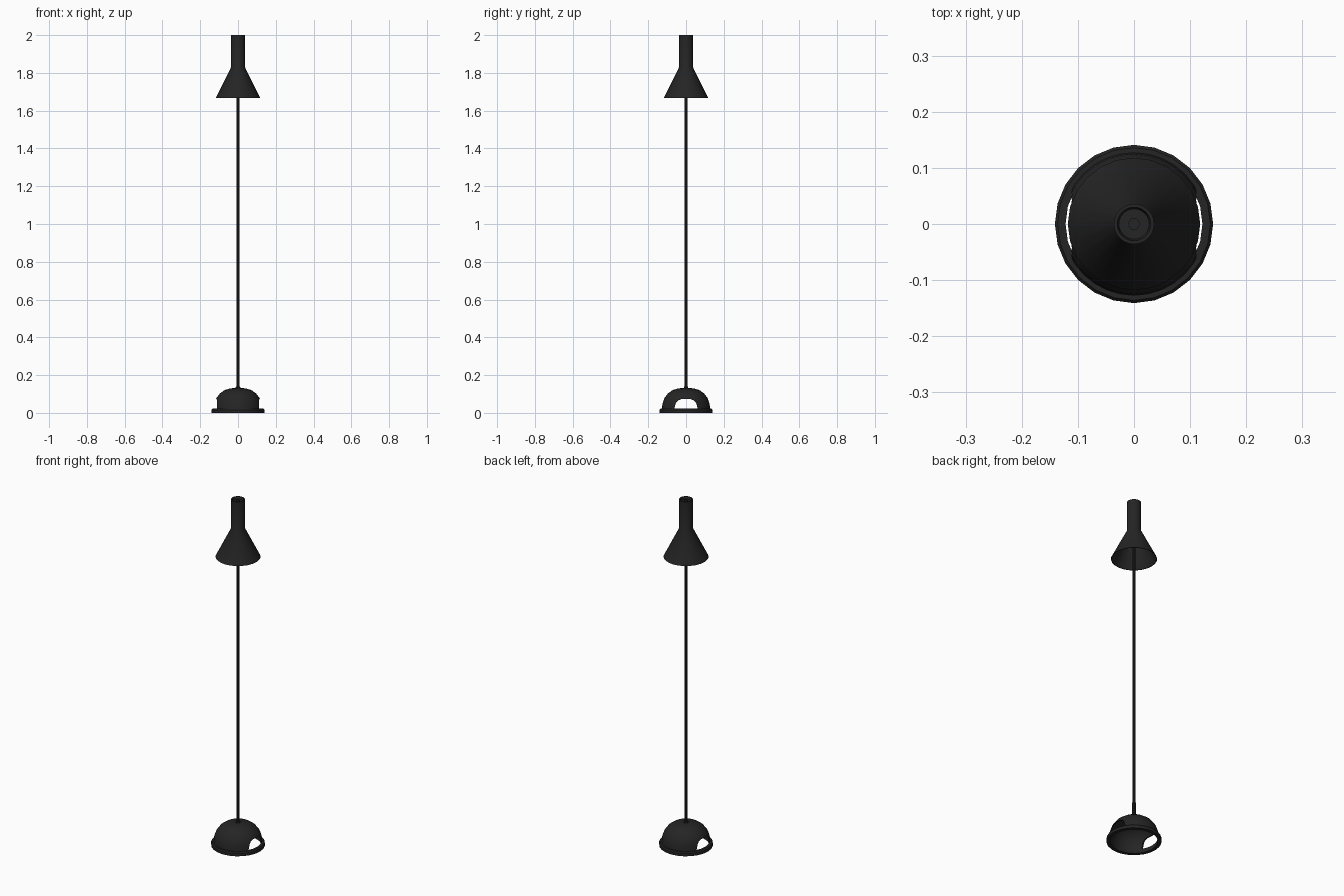
import bpy, bmesh, math
from mathutils import Matrix

if "Cube" in bpy.data.objects:
    bpy.data.objects.remove(bpy.data.objects["Cube"])

black = bpy.data.materials.new("matte_black")
black.diffuse_color = (0.018, 0.018, 0.018, 1)
black.use_nodes = True
black.node_tree.nodes["Principled BSDF"].inputs["Base Color"].default_value = black.diffuse_color


def finish(name, bm, smooth=True):
    bmesh.ops.remove_doubles(bm, verts=bm.verts, dist=1e-5)
    bmesh.ops.recalc_face_normals(bm, faces=bm.faces)
    me = bpy.data.meshes.new(name)
    bm.to_mesh(me)
    bm.free()
    me.materials.append(black)
    ob = bpy.data.objects.new(name, me)
    bpy.context.collection.objects.link(ob)
    if smooth:
        bpy.ops.object.select_all(action='DESELECT')
        ob.select_set(True)
        bpy.context.view_layer.objects.active = ob
        bpy.ops.object.shade_smooth_by_angle(angle=math.radians(35))
    return ob


def lathe(name, profile, sides, closed=False):
    """Spin an (r, z) profile around the z axis."""
    bm = bmesh.new()
    vs = [bm.verts.new((r, 0, z)) for r, z in profile]
    es = [bm.edges.new(p) for p in zip(vs, vs[1:])]
    if closed:
        es.append(bm.edges.new((vs[-1], vs[0])))
    bmesh.ops.spin(bm, geom=vs + es, cent=(0, 0, 0), axis=(0, 0, 1),
                   angle=math.tau, steps=sides, use_duplicate=False)
    return finish(name, bm)


# base: flat ring standing on the floor
lathe("base_ring", [(0.122, 0), (0.141, 0), (0.141, 0.016), (0.136, 0.022), (0.122, 0.022)],
      24, closed=True)

# base: hollow dome
dome = lathe("base_dome", [
    (0, 0.132), (0.04, 0.130), (0.07, 0.121), (0.095, 0.104), (0.115, 0.077), (0.125, 0.048),
    (0.128, 0.012), (0.122, 0.012), (0.119, 0.047), (0.109, 0.074), (0.091, 0.099),
    (0.067, 0.115), (0.038, 0.124), (0, 0.126)], 32)

# arched opening cut through both sides of the dome
bm = bmesh.new()
half = [(0.062, 0.0), (0.060, 0.03), (0.054, 0.052), (0.042, 0.066), (0.024, 0.073)]
outline = half + [(-y, z) for y, z in reversed(half)]
face = bm.faces.new([bm.verts.new((-0.3, y, z)) for y, z in outline])
ext = bmesh.ops.extrude_face_region(bm, geom=[face])
bmesh.ops.translate(bm, vec=(0.6, 0, 0),
                    verts=[g for g in ext["geom"] if isinstance(g, bmesh.types.BMVert)])
cutter = finish("arch_cutter", bm, smooth=False)
cutter.hide_render = True
cutter.display_type = 'WIRE'
cut = dome.modifiers.new("arch_opening", 'BOOLEAN')
cut.operation, cut.solver, cut.object = 'DIFFERENCE', 'EXACT', cutter
# bake the cut and drop the cutter
bpy.context.view_layer.objects.active = dome
bpy.ops.object.modifier_apply(modifier=cut.name)
bpy.data.objects.remove(cutter)

# stem and its lower collar
lathe("stem", [(0, 0.125), (0.0075, 0.125), (0.0075, 1.985), (0, 1.985)], 10)
lathe("stem_collar", [(0, 0.128), (0.012, 0.128), (0.012, 0.136), (0.009, 0.14),
                      (0.009, 0.23), (0, 0.23)], 10)

# shade: tube flaring into a hollow cone, with a shallow recess on top
lathe("shade", [
    (0, 1.988), (0.027, 1.988), (0.030, 2.0), (0.036, 2.0), (0.036, 1.832), (0.118, 1.667),
    (0.115, 1.667), (0.033, 1.832), (0.033, 1.975), (0, 1.975)], 24)
# small nut in the recess
lathe("top_nut", [(0, 1.994), (0.011, 1.994), (0.011, 1.985), (0, 1.985)], 6)
